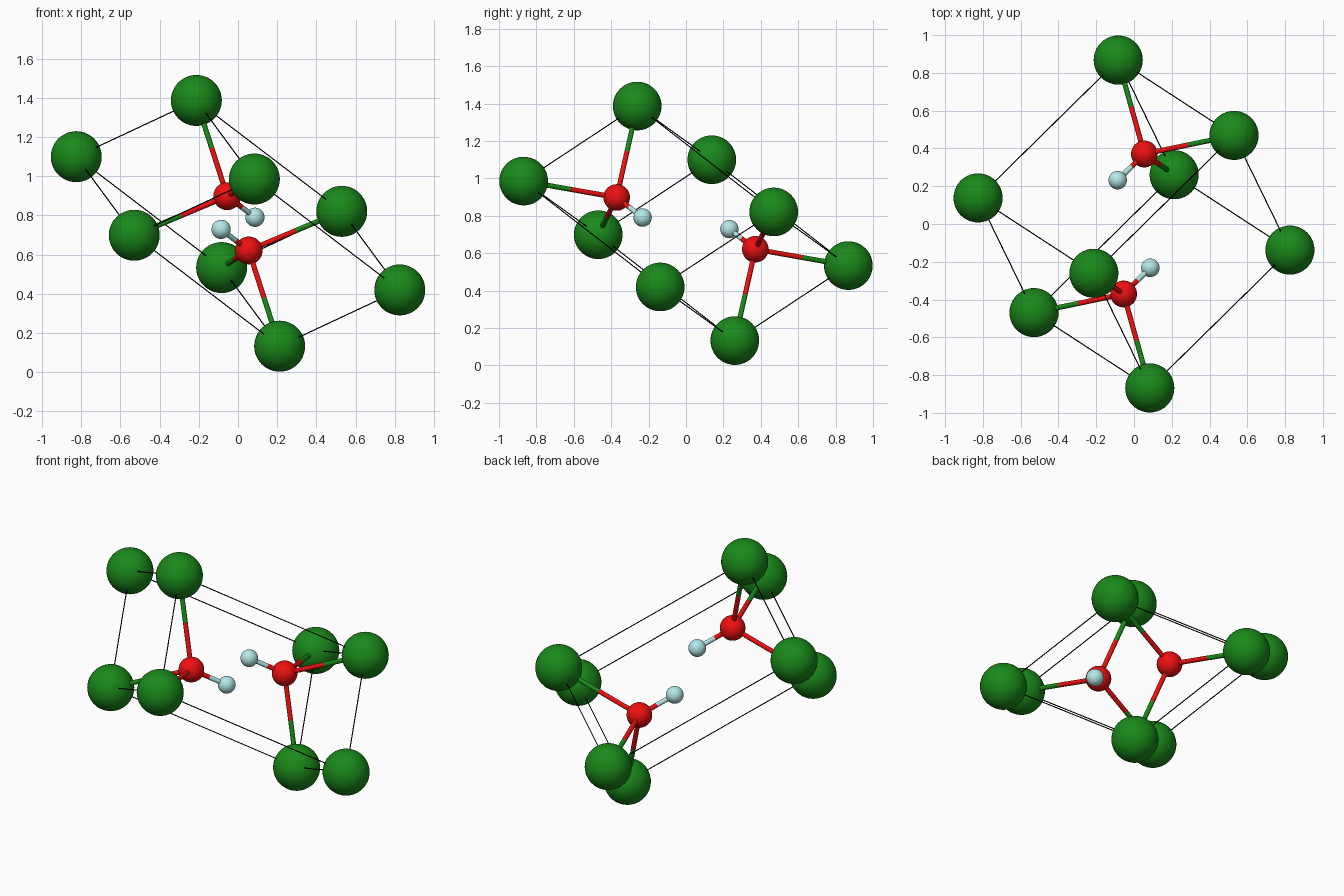
import bpy
from itertools import product
from mathutils import Vector

if "Cube" in bpy.data.objects:
    bpy.data.objects.remove(bpy.data.objects["Cube"])

# Cell vectors and centre
A = Vector((0.613, -0.399, 0.287))
B = Vector((0.296, -0.607, -0.401))
C = Vector((0.742, 0.730, -0.566))
CENTRE = Vector((0, 0, 0.76))


def material(name, rgb):
    m = bpy.data.materials.new(name)
    m.diffuse_color = (*rgb, 1)
    m.use_nodes = True
    m.node_tree.nodes["Principled BSDF"].inputs["Base Color"].default_value = m.diffuse_color
    return m


GREEN = material("green", (0.01, 0.25, 0.01))
RED = material("red", (0.85, 0.005, 0.005))
PALE = material("pale_blue", (0.45, 0.8, 0.8))
BLACK = material("black", (0, 0, 0))


def finish(name, mat):
    o = bpy.context.object
    o.name = name
    o.data.materials.append(mat)
    bpy.ops.object.shade_smooth_by_angle()


def ball(name, p, r, mat):
    bpy.ops.mesh.primitive_uv_sphere_add(segments=40, ring_count=24, radius=r, location=p)
    finish(name, mat)


def rod(name, p, q, r, mat, sides=16):
    d = q - p
    bpy.ops.mesh.primitive_cylinder_add(
        vertices=sides, radius=r, depth=d.length, location=(p + q) / 2,
        rotation=d.to_track_quat('Z', 'Y').to_euler())
    finish(name, mat)


def bond(name, p, q, mat_p, mat_q):
    mid = (p + q) / 2
    rod(name + "_inner", p, mid, 0.0135, mat_p)
    rod(name + "_outer", mid, q, 0.0135, mat_q)


# Corner balls
def corner(i, j, k):
    return CENTRE + A * (i - 0.5) + B * (j - 0.5) + C * (k - 0.5)


for ijk in product((0, 1), repeat=3):
    ball("corner_ball", corner(*ijk), 0.13, GREEN)
    # Thin frame edges leaving this corner
    for axis in range(3):
        if ijk[axis] == 0:
            end = list(ijk)
            end[axis] = 1
            rod("frame_edge", corner(*ijk), corner(*end), 0.003, BLACK, 8)

# Two point-mirrored groups: red ball, pale ball and their bonds
near = [(1, 0, 0), (0, 1, 0), (1, 1, 0)]
for side in (0, 1):
    corners = [corner(*(abs(side - n) for n in ijk)) for ijk in near]
    direction = C if side == 0 else -C
    red = sum(corners, Vector()) / 3 + direction * 0.222
    pale = red + direction * 0.19
    ball("red_ball", red, 0.071, RED)
    ball("pale_ball", pale, 0.049, PALE)
    bond("short_bond", red, pale, RED, PALE)
    for p in corners:
        bond("long_bond", red, p, RED, GREEN)
